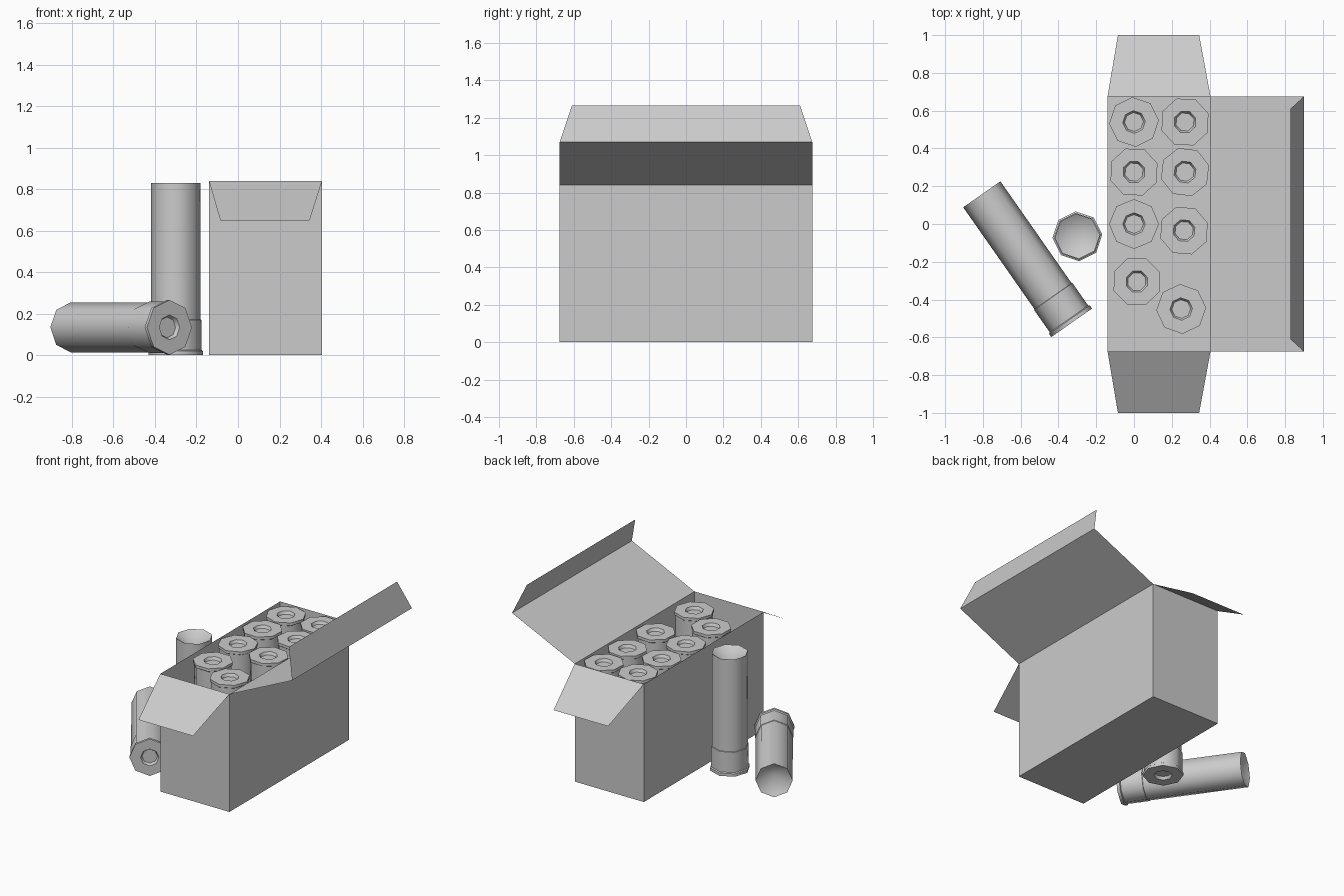
import bpy, bmesh
from math import radians, pi, sin, cos
from mathutils import Matrix, Vector

cube = bpy.data.objects.get("Cube")
if cube:
    bpy.data.objects.remove(cube, do_unlink=True)

grey = bpy.data.materials.new("plain_grey")
grey.use_nodes = True
grey.diffuse_color = (0.6, 0.6, 0.6, 1)
grey.node_tree.nodes["Principled BSDF"].inputs["Base Color"].default_value = (0.6, 0.6, 0.6, 1)


def finish(name, bm):
    mesh = bpy.data.meshes.new(name)
    bm.to_mesh(mesh)
    bm.free()
    mesh.materials.append(grey)
    obj = bpy.data.objects.new(name, mesh)
    bpy.context.collection.objects.link(obj)
    return obj


def sheet(name, points):
    """One flat piece of card."""
    bm = bmesh.new()
    bm.faces.new([bm.verts.new(p) for p in points])
    return finish(name, bm)


def shell(name, matrix):
    """Eight-sided cartridge, base at the local origin, folded mouth up +z."""
    profile = [(0, 0.02), (0.05, 0.02), (0.06, 0), (0.132, 0), (0.132, 0.02),
               (0.124, 0.025), (0.124, 0.17), (0.12, 0.172), (0.12, 0.83), (0, 0.75)]
    bm = bmesh.new()
    rings = []
    for r, z in profile:
        count = 8 if r else 1
        rings.append([bm.verts.new((r * cos(i * pi / 4), r * sin(i * pi / 4), z))
                      for i in range(count)])
    for low, high in zip(rings, rings[1:]):
        for i in range(8):
            j = (i + 1) % 8
            corners = [low[i % len(low)], low[j % len(low)],
                       high[j % len(high)], high[i % len(high)]]
            bm.faces.new(list(dict.fromkeys(corners)))
    obj = finish(name, bm)
    obj.matrix_world = matrix
    bpy.ops.object.select_all(action='DESELECT')
    obj.select_set(True)
    bpy.context.view_layer.objects.active = obj
    bpy.ops.object.shade_smooth_by_angle(angle=radians(50))
    return obj


# Open carton
L, R, D, H = -0.14, 0.405, 0.675, 0.84
sheet("carton_floor", [(L, -D, 0), (L, D, 0), (R, D, 0), (R, -D, 0)])
sheet("carton_right_wall", [(L, D, 0), (L, -D, 0), (L, -D, H), (L, D, H)])
sheet("carton_left_wall", [(R, -D, 0), (R, D, 0), (R, D, H), (R, -D, H)])
for name, s in (("front", -1), ("back", 1)):
    wall = [(L, s * D, 0), (R, s * D, 0), (R, s * D, H), (L, s * D, H)]
    flap = [(L, s * D, H), (R, s * D, H), (0.345, s, 0.65), (-0.085, s, 0.65)]
    sheet("carton_" + name + "_wall", wall[::-s])
    sheet(name + "_flap", flap[::s])

# Lid with its tuck flap
sheet("lid", [(R, -D, H), (0.9, -D, 1.07), (0.9, D, 1.07), (R, D, H)])
sheet("lid_tuck_flap", [(0.9, -D, 1.07), (0.828, -0.61, 1.265),
                        (0.828, 0.61, 1.265), (0.9, D, 1.07)])

# Cartridges packed base up: x, y, turn
packed = [(0, 0.54, 4), (0.27, 0.54, 20), (0, 0.275, 20), (0.27, 0.275, 16),
          (0, 0, 0), (0.265, -0.035, 18), (0.015, -0.305, 22), (0.25, -0.45, 3)]
for n, (x, y, turn) in enumerate(packed, 1):
    shell(f"packed_cartridge_{n}", Matrix.Translation((x, y, 0.835))
          @ Matrix.Rotation(radians(turn), 4, 'Z') @ Matrix.Rotation(pi, 4, 'X'))

# Loose cartridges beside the carton
shell("standing_cartridge", Matrix.Translation((-0.3, -0.065, 0)) @ Matrix.Rotation(radians(4), 4, 'Z'))
axis = Vector((-0.47, 0.672, 0)).to_track_quat('Z', 'Y').to_matrix().to_4x4()
shell("lying_cartridge", Matrix.Translation((-0.33, -0.523, 0.134)) @ axis)
